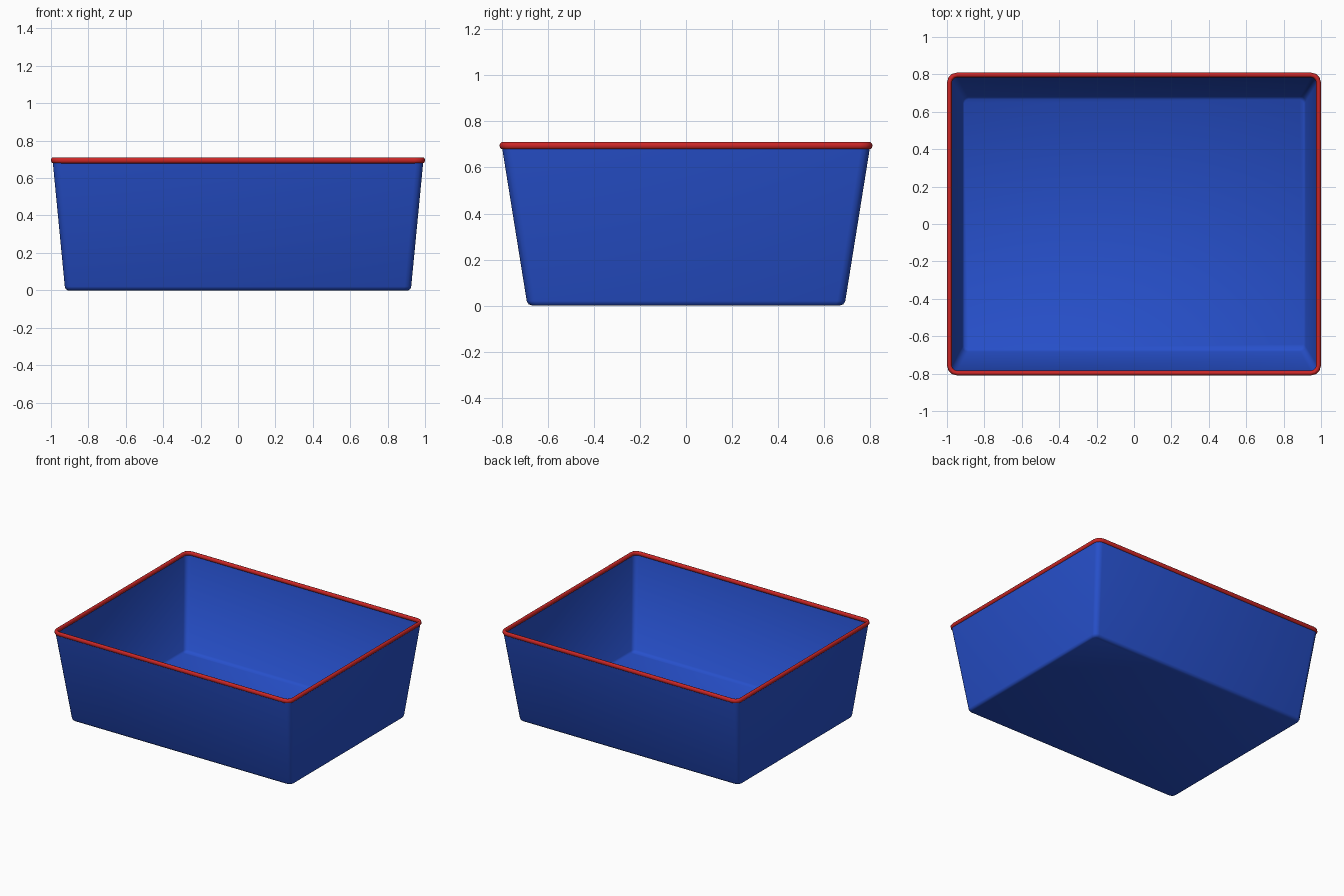
import bpy, bmesh, math

if "Cube" in bpy.data.objects:
    bpy.data.objects.remove(bpy.data.objects["Cube"])


def material(name, color):
    m = bpy.data.materials.new(name)
    m.diffuse_color = color
    m.use_nodes = True
    m.node_tree.nodes["Principled BSDF"].inputs["Base Color"].default_value = m.diffuse_color
    return m


def rounded_rect(hx, hy, z, r, segs=3):
    pts = []
    for i, (sx, sy) in enumerate([(1, 1), (-1, 1), (-1, -1), (1, -1)]):
        for k in range(segs + 1):
            a = math.pi / 2 * (i + k / segs)
            pts.append((sx * (hx - r) + r * math.cos(a),
                        sy * (hy - r) + r * math.sin(a), z))
    return pts


def loft(name, sections, mat, closed, angle):
    bm = bmesh.new()
    rings = [[bm.verts.new(p) for p in rounded_rect(*s)] for s in sections]
    n = len(rings[0])
    pairs = list(zip(rings, rings[1:]))
    if closed:
        pairs.append((rings[-1], rings[0]))
    else:
        bm.faces.new(rings[0])
        bm.faces.new(rings[-1])
    for a, b in pairs:
        for i in range(n):
            j = (i + 1) % n
            bm.faces.new((a[i], a[j], b[j], b[i]))
    bmesh.ops.recalc_face_normals(bm, faces=bm.faces)
    me = bpy.data.meshes.new(name)
    bm.to_mesh(me)
    bm.free()
    ob = bpy.data.objects.new(name, me)
    bpy.context.collection.objects.link(ob)
    me.materials.append(mat)
    bpy.ops.object.select_all(action='DESELECT')
    ob.select_set(True)
    bpy.context.view_layer.objects.active = ob
    bpy.ops.object.shade_smooth_by_angle(angle=math.radians(angle))
    return ob


blue = material("blue", (0.02, 0.08, 0.6, 1))
red = material("red", (0.6, 0.02, 0.02, 1))

# Tapered open tub: outside from the floor up, then down the inside
loft("tub", [
    (0.910, 0.667, 0.000, 0.025),
    (0.921, 0.684, 0.006, 0.032),
    (0.926, 0.692, 0.020, 0.035),
    (0.991, 0.800, 0.693, 0.040),
    (0.983, 0.792, 0.693, 0.034),
    (0.918, 0.683, 0.022, 0.030),
    (0.908, 0.665, 0.008, 0.022),
], blue, False, 60)

# Rolled rim: a rounded tube running around the top edge
rim = []
for k in range(12):
    a = 2 * math.pi * k / 12
    dx = 0.013 * math.cos(a)
    rim.append((0.987 + dx, 0.797 + dx, 0.695 + 0.016 * math.sin(a), 0.042 + dx))
loft("rim", rim, red, True, 60)
